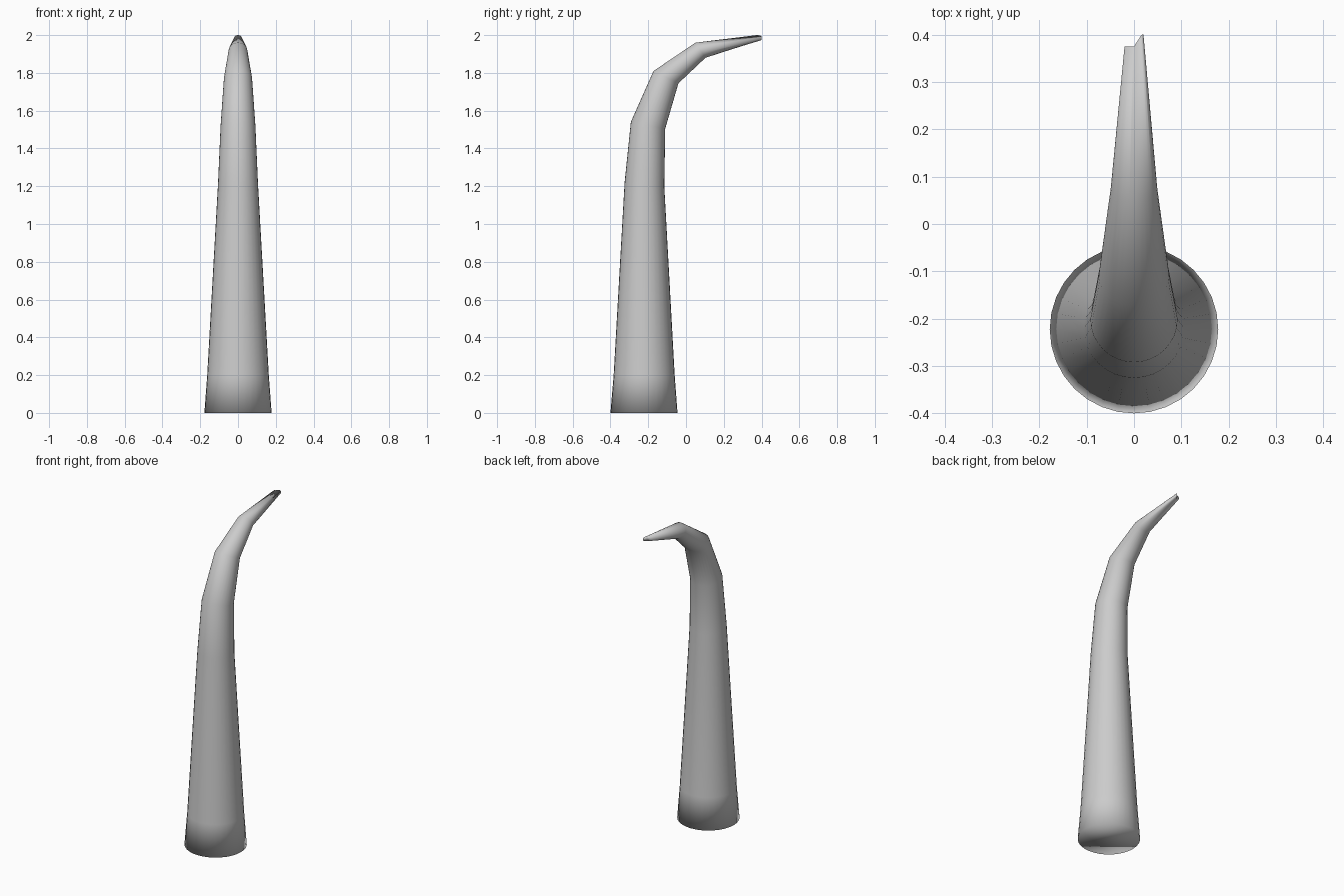
import bpy, bmesh, math

if "Cube" in bpy.data.objects:
    bpy.data.objects.remove(bpy.data.objects["Cube"])

SIDES = 32
# Each ring: outer (y, z), inner (y, z), half width in x
rings = [
    ((-0.400, 0.00), (-0.045, 0.00), 0.178),
    ((-0.383, 0.20), (-0.060, 0.20), 0.163),
    ((-0.325, 1.22), (-0.115, 1.20), 0.106),
    ((-0.292, 1.54), (-0.110, 1.505), 0.092),
    ((-0.172, 1.81), (-0.040, 1.745), 0.074),
    ((0.050, 1.96), (0.103, 1.88), 0.049),
    ((0.375, 2.00), (0.375, 1.968), 0.020),
]

bm = bmesh.new()
loops = []
for k, (outer, inner, half) in enumerate(rings):
    loop = []
    for i in range(SIDES):
        a = 2 * math.pi * i / SIDES
        t = (1 - math.cos(a)) / 2
        x = half * math.sin(a)
        y = outer[0] + (inner[0] - outer[0]) * t
        z = outer[1] + (inner[1] - outer[1]) * t
        # chipped tip: the right half reaches further
        if k == len(rings) - 1:
            y += 0.025 * min(max(x / 0.016, 0), 1)
        loop.append(bm.verts.new((x, y, z)))
    loops.append(loop)

# Skin between rings, then close the base and the tip
for low, high in zip(loops, loops[1:]):
    for i in range(SIDES):
        j = (i + 1) % SIDES
        bm.faces.new((low[i], low[j], high[j], high[i]))
bm.faces.new(loops[0])
tip = bm.faces.new(loops[-1])
bmesh.ops.triangulate(bm, faces=[tip])
bmesh.ops.recalc_face_normals(bm, faces=bm.faces[:])

mesh = bpy.data.meshes.new("curved_horn")
bm.to_mesh(mesh)
bm.free()
horn = bpy.data.objects.new("curved_horn", mesh)
bpy.context.collection.objects.link(horn)

# Smooth all over, including the base rim
for p in mesh.polygons:
    p.use_smooth = True
